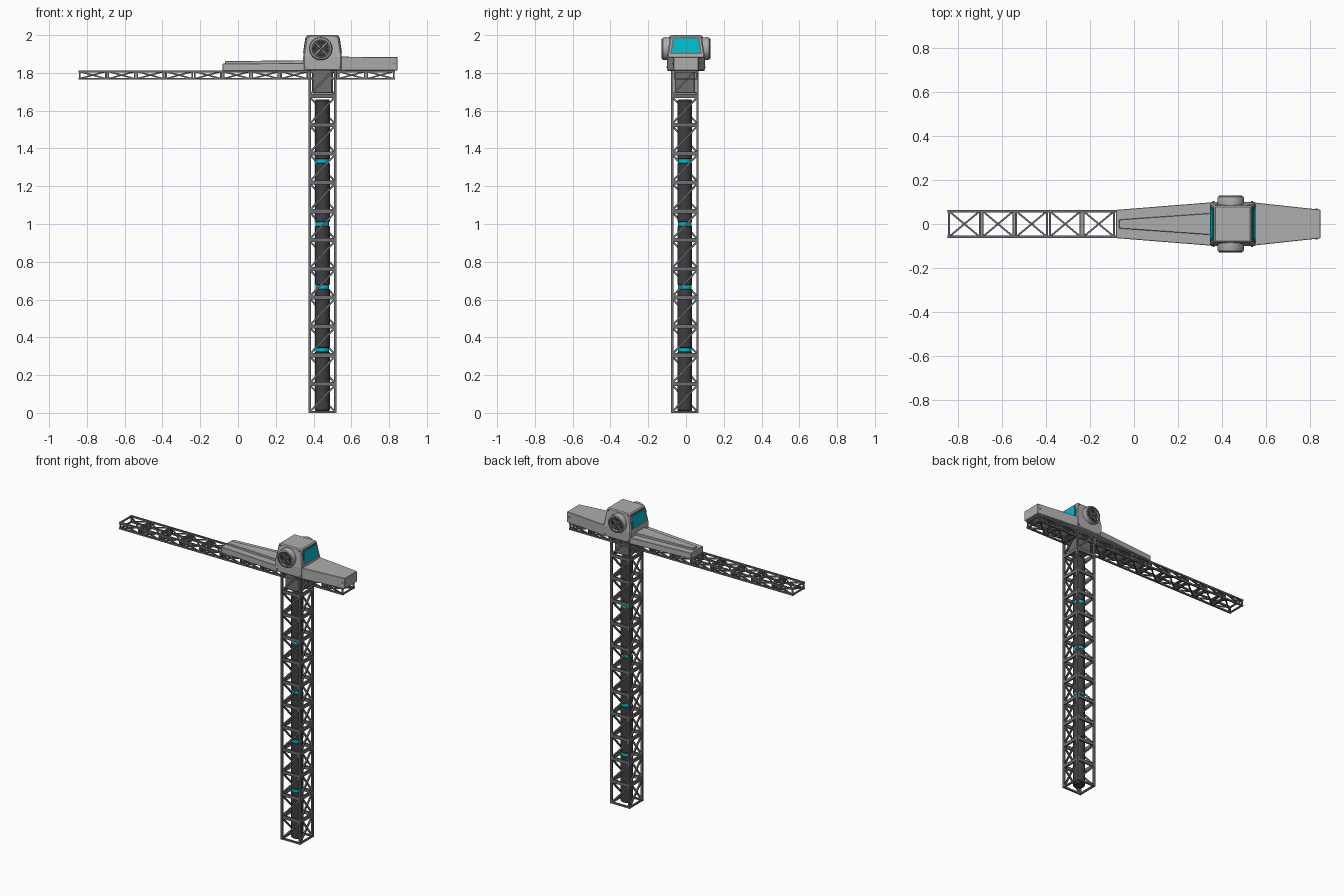
import bpy, bmesh
from math import sin, cos, pi
from mathutils import Vector, Matrix

if "Cube" in bpy.data.objects:
    bpy.data.objects.remove(bpy.data.objects["Cube"])


def material(name, rgb):
    m = bpy.data.materials.new(name)
    m.diffuse_color = (*rgb, 1)
    m.use_nodes = True
    m.node_tree.nodes["Principled BSDF"].inputs["Base Color"].default_value = m.diffuse_color
    return m


STEEL = material("steel", (0.16, 0.155, 0.16))
DARK = material("dark", (0.05, 0.05, 0.055))
CYAN = material("cyan", (0.0, 0.5, 0.6))
GREY = material("grey", (0.42, 0.42, 0.42))


def finish(name, bm, mat, smooth=False, bevel=0):
    bmesh.ops.recalc_face_normals(bm, faces=bm.faces)
    me = bpy.data.meshes.new(name)
    bm.to_mesh(me)
    bm.free()
    me.materials.append(mat)
    ob = bpy.data.objects.new(name, me)
    bpy.context.collection.objects.link(ob)
    if bevel:
        b = ob.modifiers.new("bevel", 'BEVEL')
        b.width, b.segments = bevel, 1
    if smooth:
        bpy.context.view_layer.objects.active = ob
        ob.select_set(True)
        bpy.ops.object.shade_smooth_by_angle()
        ob.select_set(False)
    return ob


def loft(name, rings, mat, bevel=0, smooth=False, closed=False):
    """Skin matching rings of points; cap the ends, or join last to first."""
    bm = bmesh.new()
    vs = [[bm.verts.new(p) for p in r] for r in rings]
    n = len(vs[0])
    pairs = list(zip(vs, vs[1:])) + ([(vs[-1], vs[0])] if closed else [])
    for a, b in pairs:
        for i in range(n):
            j = (i + 1) % n
            bm.faces.new((a[i], a[j], b[j], b[i]))
    if not closed:
        bm.faces.new(vs[0])
        bm.faces.new(vs[-1])
    return finish(name, bm, mat, smooth, bevel)


def bar(bm, a, b, t):
    """Square bar between two points."""
    a, b = Vector(a), Vector(b)
    d = b - a
    rot = d.to_track_quat('Z', 'Y').to_matrix().to_4x4()
    bmesh.ops.create_cube(bm, size=1, matrix=Matrix.Translation((a + b) / 2)
                          @ rot @ Matrix.Diagonal((t, t, d.length, 1)))


def truss(name, to_world, half_u, half_v, start, pitch, count, t, gap):
    """Four chords with end frames and one diagonal per face in every bay."""
    bm = bmesh.new()
    c = [(-half_u, -half_v), (half_u, -half_v), (half_u, half_v), (-half_u, half_v)]
    for u, v in c:
        bar(bm, to_world(u, v, start), to_world(u, v, start + pitch * count), t * 1.15)
    for k in range(count):
        lo = start + k * pitch + gap
        hi = start + (k + 1) * pitch - gap
        for i in range(4):
            p, q = c[i], c[(i + 1) % 4]
            bar(bm, to_world(*p, lo), to_world(*q, lo), t)
            bar(bm, to_world(*p, hi), to_world(*q, hi), t)
            bar(bm, to_world(*p, lo), to_world(*q, hi), t * 0.9)
    return finish(name, bm, STEEL)


MX, MY = 0.447, -0.006


def circle(r, z, n=20):
    return [(MX + r * cos(2 * pi * i / n), MY + r * sin(2 * pi * i / n), z) for i in range(n)]


def rect(x0, x1, hy, z):
    return [(x0, -hy, z), (x1, -hy, z), (x1, hy, z), (x0, hy, z)]


# Lattice mast and jib
truss("mast_lattice", lambda u, v, w: (MX + u, MY + v, w),
      0.067, 0.067, 0.0, 0.1525, 12, 0.011, 0.0055)
truss("jib_lattice", lambda u, v, w: (w, u, 1.788 + v),
      0.058, 0.019, -0.845, 0.1523, 11, 0.009, 0.0065)

# Mast core: dark tubes separated by glowing rings
for k in range(5):
    z0, z1 = 0.333 * k + 0.009, 0.333 * (k + 1) - 0.007
    loft(f"core_tube_{k}", [circle(0.034, z0), circle(0.039, z0 + 0.006),
         circle(0.039, z1 - 0.006), circle(0.034, z1)], DARK, smooth=True)
    if k:
        z = 0.333 * k
        loft(f"core_ring_{k}", [circle(0.036, z - 0.009), circle(0.036, z + 0.011)],
             CYAN, smooth=True)
loft("mast_collar", [[(MX + x, MY + y, z) for x, y in
     ((-.055, -.055), (.055, -.055), (.055, .055), (-.055, .055))]
     for z in (1.69, 1.815)], STEEL, bevel=0.006)


# Tapered decks either side of the cab
def deck(name, x0, h0, x1, h1, zb, zt0, zt1):
    ends = [[(x, -h, zb), (x, h, zb), (x, h, zt), (x, -h, zt)]
            for x, h, zt in ((x0, h0, zt0), (x1, h1, zt1))]
    loft(name, ends, GREY, bevel=0.002)


deck("jib_deck", -0.082, 0.064, 0.36, 0.099, 1.81, 1.849, 1.852)
deck("jib_deck_ridge", -0.068, 0.02, 0.36, 0.05, 1.84, 1.862, 1.867)
deck("counter_deck", 0.53, 0.099, 0.845, 0.065, 1.812, 1.886, 1.883)

# Cab with sloped upper walls
loft("cab", [rect(0.345, 0.55, 0.1, 1.812), rect(0.345, 0.55, 0.1, 1.885),
             rect(0.3625, 0.5325, 0.083, 2.0)], GREY, bevel=0.006)


# Framed windows on both ends of the cab
def window(name, s, inset, out, mat):
    def row(z, hy):
        x = 0.1025 - 0.0175 * (z - 1.885) / 0.115
        return [(0.4475 + s * (x + d), y, z) for d, y in
                ((-0.008, -hy), (out, -hy), (out, hy), (-0.008, hy))]
    loft(name, [row(1.9 + inset, 0.083 - inset), row(1.99 - inset, 0.07 - inset)], mat)


for s, tag in ((1, "counter"), (-1, "jib")):
    window(f"window_frame_{tag}", s, 0, 0.002, STEEL)
    window(f"window_glass_{tag}", s, 0.008, 0.004, CYAN)


# Round fan housings on the cab sides
FX, FZ, N = 0.4385, 1.928, 32


def fan_ring(s, r, d):
    return [(FX + r * cos(2 * pi * i / N), s * d, FZ + r * sin(2 * pi * i / N)) for i in range(N)]


for s, tag in ((-1, "front"), (1, "back")):
    loft(f"fan_housing_{tag}", [fan_ring(s, r, d) for r, d in
         ((0.06, 0.08), (0.061, 0.114), (0.058, 0.123), (0.053, 0.126),
          (0.047, 0.126), (0.045, 0.108))], GREY, smooth=True)
    for nm, r0, r1, d0, d1 in (("rim", 0.045, 0.052, 0.12, 0.129), ("inner", 0.031, 0.037, 0.105, 0.121)):
        loft(f"fan_{nm}_ring_{tag}", [fan_ring(s, r0, d0), fan_ring(s, r1, d0),
             fan_ring(s, r1, d1), fan_ring(s, r0, d1)], STEEL, smooth=True, closed=True)
    loft(f"fan_backplate_{tag}", [fan_ring(s, 0.044, 0.1), fan_ring(s, 0.044, 0.1095)], DARK)
    loft(f"fan_hub_{tag}", [fan_ring(s, 0.01, 0.105), fan_ring(s, 0.008, 0.122)], STEEL, smooth=True)
    bm = bmesh.new()
    for k in range(4):
        a = pi / 4 + k * pi / 2
        bar(bm, (FX, s * 0.115, FZ), (FX + 0.045 * cos(a), s * 0.115, FZ + 0.045 * sin(a)), 0.008)
    finish(f"fan_blades_{tag}", bm, GREY)

# Bolt heads on cab and counter deck
bm = bmesh.new()
for s in (-1, 1):
    for x, y, z in ((0.36, 0.1, 1.83), (0.535, 0.1, 1.83), (0.375, 0.085, 1.988),
                    (0.52, 0.085, 1.988), (0.828, 0.067, 1.85)):
        bmesh.ops.create_cone(bm, cap_ends=True, segments=8, radius1=0.005, radius2=0.005,
                              depth=0.008, matrix=Matrix.Translation((x, s * y, z))
                              @ Matrix.Rotation(pi / 2, 4, 'X'))
finish("bolts", bm, STEEL)
